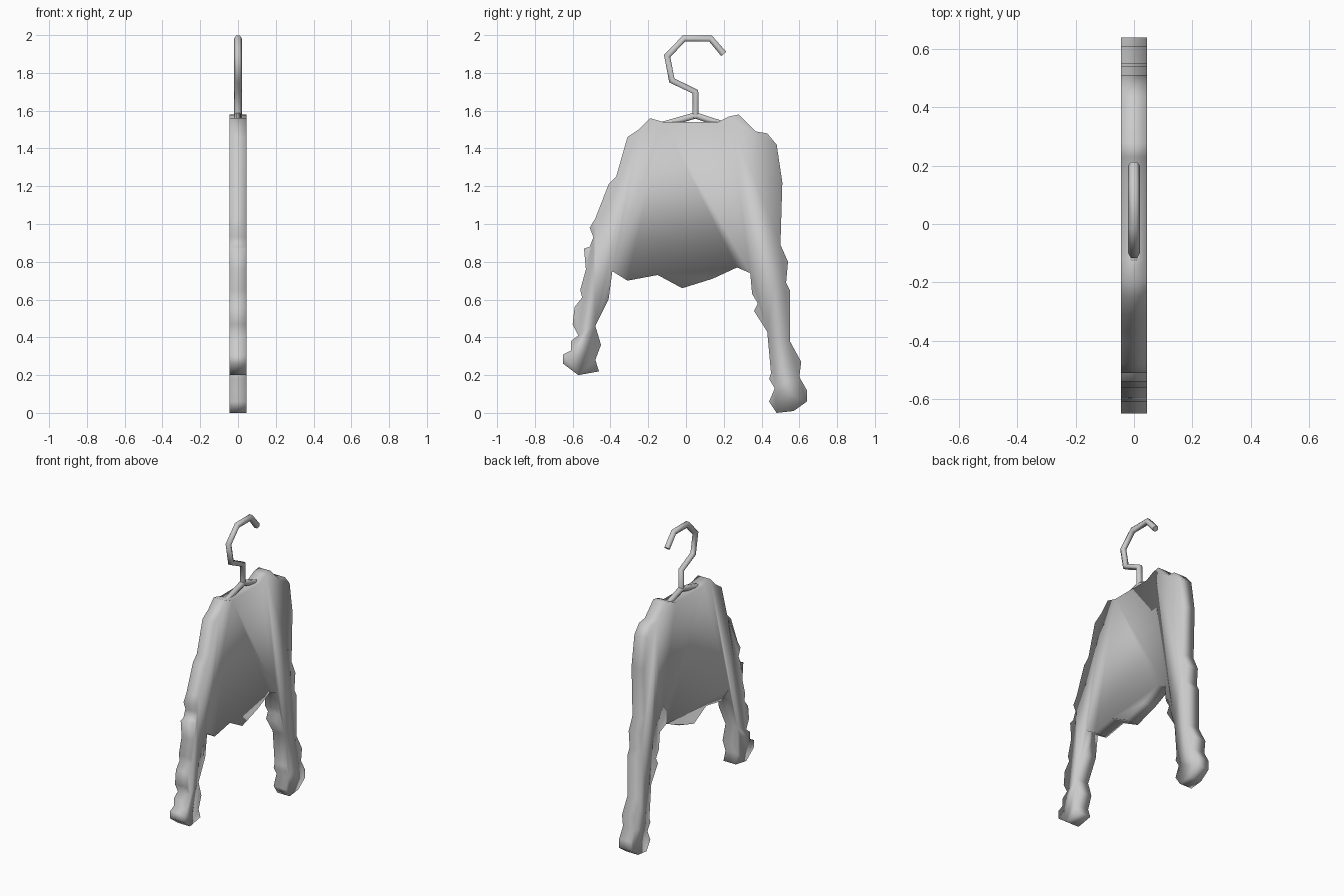
import bpy
import bmesh

cube = bpy.data.objects.get("Cube")
if cube:
    bpy.data.objects.remove(cube, do_unlink=True)

HALF_THICKNESS = 0.045
WIRE_RADIUS = 0.02


def make_material(name, value):
    material = bpy.data.materials.new(name)
    material.use_nodes = True
    colour = (value, value, value, 1)
    material.diffuse_color = colour
    material.node_tree.nodes["Principled BSDF"].inputs["Base Color"].default_value = colour
    return material


grey = make_material("plain grey", 0.6)


# Shirt silhouette in hundredths of a unit (y, z), running around the garment
front_sleeve = [
    (-12, 154), (-19, 156), (-25, 150), (-31, 146), (-37, 125), (-41, 121),
    (-48, 103), (-51, 98), (-49, 93), (-51, 88), (-54, 87), (-53, 76),
    (-56, 65), (-55, 61), (-59, 56), (-60, 47), (-57, 41), (-61, 38),
    (-61, 33), (-65, 31), (-65, 26), (-57, 20), (-46, 22), (-48, 28),
    (-45, 36), (-48, 46), (-41, 60), (-39, 75)]
hem = [(-31, 70), (-15, 73), (-2, 66), (14, 71), (27, 77)]
back_sleeve = [
    (34, 74), (35, 63), (38, 58), (36, 54), (43, 43), (45, 21), (44, 18),
    (47, 13), (44, 6), (48, 0), (57, 1), (64, 6), (64, 12), (60, 19),
    (61, 27), (55, 38), (55, 65), (53, 69), (54, 80), (50, 89), (51, 122),
    (48, 142), (43, 148), (37, 149), (28, 158), (23, 157), (17, 154)]


def make_shirt():
    """Flat garment: two silhouette panels joined by a continuous edge strip."""
    outline = front_sleeve + hem + back_sleeve
    bm = bmesh.new()
    near, far = [
        [bm.verts.new((x, y / 100, z / 100)) for y, z in outline]
        for x in (HALF_THICKNESS, -HALF_THICKNESS)]

    # Each panel is divided into sleeve, body and sleeve, meeting at the neck
    first_cuff = len(front_sleeve)
    second_cuff = first_cuff + len(hem)
    for ring in (near, far):
        bm.faces.new(ring[:first_cuff])
        bm.faces.new([ring[0]] + ring[first_cuff - 1:second_cuff + 1])
        bm.faces.new([ring[0]] + ring[second_cuff:])

    # Edge strip around the silhouette
    for i in range(len(outline)):
        bm.faces.new((near[i - 1], near[i], far[i], far[i - 1]))

    bmesh.ops.recalc_face_normals(bm, faces=bm.faces)
    for face in bm.faces:
        face.smooth = True
    mesh = bpy.data.meshes.new("shirt")
    bm.to_mesh(mesh)
    bm.free()
    mesh.materials.append(grey)
    shirt = bpy.data.objects.new("shirt", mesh)
    bpy.context.collection.objects.link(shirt)


def make_wire(name, path):
    """Six-sided bent wire lying in the plane of the garment."""
    curve = bpy.data.curves.new(name, "CURVE")
    curve.dimensions = "3D"
    curve.bevel_depth = WIRE_RADIUS
    curve.bevel_resolution = 1
    curve.use_fill_caps = True
    spline = curve.splines.new("POLY")
    spline.points.add(len(path) - 1)
    for point, (y, z) in zip(spline.points, path):
        point.co = (0, y, z, 1)
    spline.use_smooth = True
    curve.materials.append(grey)
    wire = bpy.data.objects.new(name, curve)
    bpy.context.collection.objects.link(wire)


make_shirt()

# Hanger: angular hook with a neck, and shoulders that vanish into the collar
make_wire("hanger_hook", [
    (.05, 1.56), (.05, 1.7), (-.075, 1.76), (-.1, 1.89),
    (-.01, 1.982), (.13, 1.982), (.2, 1.9)])
make_wire("hanger_shoulders", [(-.14, 1.52), (.05, 1.575), (.2, 1.525)])
